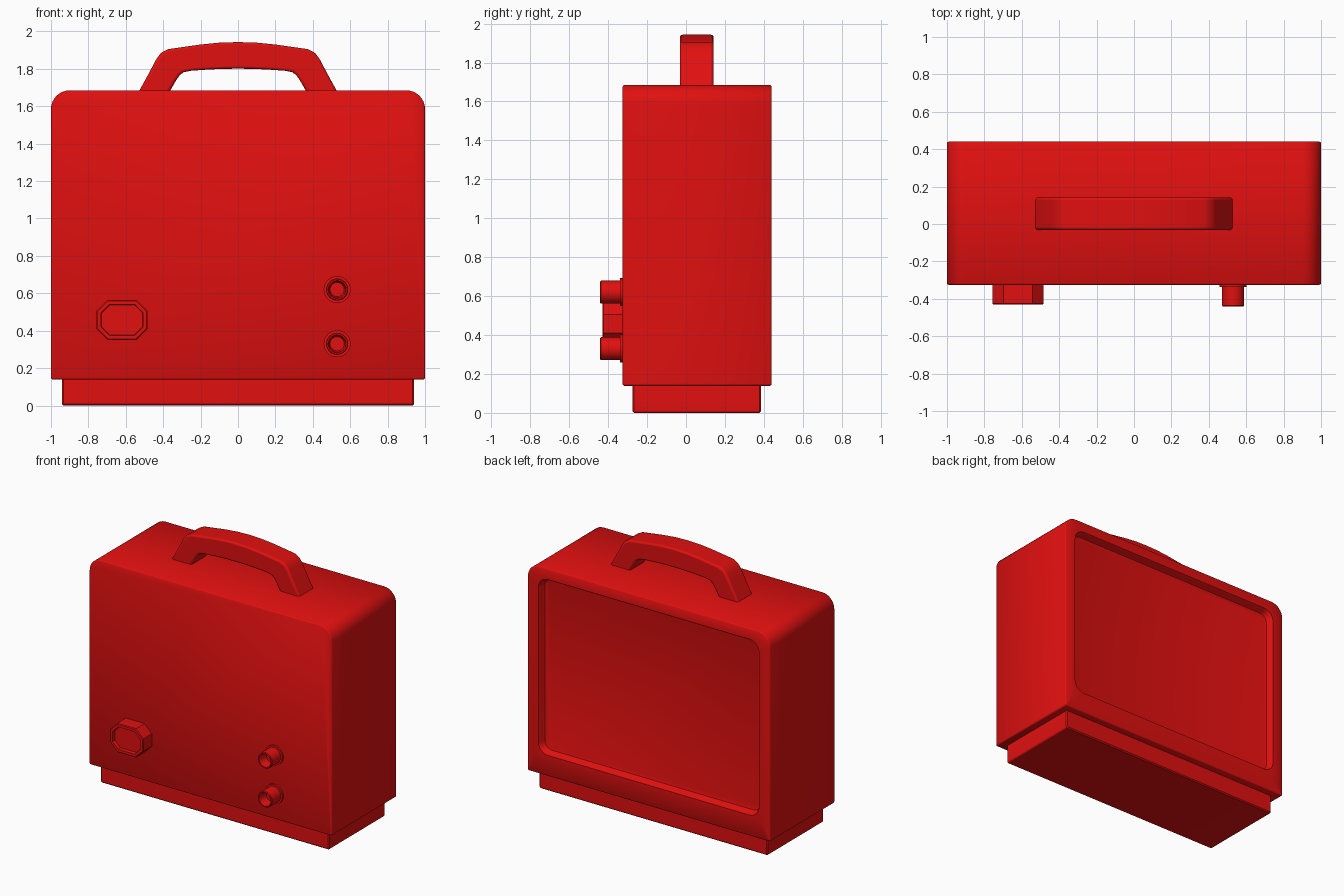
import bpy, bmesh, math

if "Cube" in bpy.data.objects:
    bpy.data.objects.remove(bpy.data.objects["Cube"], do_unlink=True)

red = bpy.data.materials.new("bright red")
red.use_nodes = True
COLOUR = (0.75, 0.005, 0.005, 1)
red.diffuse_color = COLOUR
red.node_tree.nodes["Principled BSDF"].inputs["Base Color"].default_value = COLOUR


def loft(name, rings, bevel=0):
    """Skin a row of matching point rings and cap both ends."""
    bm = bmesh.new()
    loops = [[bm.verts.new(p) for p in ring] for ring in rings]
    for a, b in zip(loops, loops[1:]):
        for i in range(len(a)):
            j = (i + 1) % len(a)
            bm.faces.new((a[i], a[j], b[j], b[i]))
    bm.faces.new(loops[0])
    bm.faces.new(loops[-1])
    bmesh.ops.recalc_face_normals(bm, faces=bm.faces)
    mesh = bpy.data.meshes.new(name)
    bm.to_mesh(mesh)
    bm.free()
    obj = bpy.data.objects.new(name, mesh)
    bpy.context.collection.objects.link(obj)
    mesh.materials.append(red)
    if bevel:
        mod = obj.modifiers.new("soft edges", 'BEVEL')
        mod.width, mod.segments = bevel, 3
        mod.limit_method, mod.angle_limit = 'ANGLE', math.radians(50)
    bpy.ops.object.select_all(action='DESELECT')
    obj.select_set(True)
    bpy.context.view_layer.objects.active = obj
    bpy.ops.object.shade_smooth_by_angle(angle=math.radians(35))
    return obj


def outline(y, cx, cz, hw, hh, r_top, r_low, seg=8):
    """Rounded rectangle facing the front, at depth y."""
    pts = []
    for k, (sx, sz) in enumerate([(1, 1), (-1, 1), (-1, -1), (1, -1)]):
        r = r_top if sz > 0 else r_low
        for i in range(seg + 1):
            a = (k + i / seg) * math.pi / 2
            pts.append((cx + sx * (hw - r) + r * math.cos(a), y,
                        cz + sz * (hh - r) + r * math.sin(a)))
    return pts


def disc(y, x, z, r, seg=32):
    return [(x + r * math.cos(i * math.tau / seg), y, z + r * math.sin(i * math.tau / seg))
            for i in range(seg)]


# Case, with a shallow recessed panel in the back
def case_ring(y, inset=0.0):
    return outline(y, 0, 0.912, 1 - inset, 0.773 - inset, 0.1 - inset, 0.012 - inset)


def panel_ring(y, inset=0.0):
    return outline(y, 0, 0.95, 0.91 - inset, 0.655 - inset, 0.08 - inset, 0.08 - inset)


loft("case", [case_ring(-0.325, 0.008), case_ring(-0.322, 0.003), case_ring(-0.317),
              case_ring(0.432), case_ring(0.437, 0.003), case_ring(0.44, 0.008),
              panel_ring(0.44), panel_ring(0.432, 0.006), panel_ring(0.405, 0.012),
              panel_ring(0.392, 0.02), panel_ring(0.388, 0.032)])

# Plinth
loft("plinth", [outline(y, 0, 0.075, 0.942 - i, 0.075 - i, 0.012 - i, 0.012 - i)
                for y, i in [(-0.275, 0.008), (-0.267, 0), (0.377, 0), (0.385, 0.008)]])

# Carrying handle: half arch of outer and inner points, mirrored
half = [((-0.535, 1.67), (-0.37, 1.67)),
        ((-0.48, 1.77), (-0.33, 1.74)),
        ((-0.435, 1.855), (-0.31, 1.768)),
        ((-0.412, 1.885), (-0.29, 1.782)),
        ((-0.375, 1.905), (-0.25, 1.79)),
        ((-0.2, 1.93), (-0.15, 1.797)),
        ((-0.1, 1.94), (-0.07, 1.8))]
arch = half + [((0, 1.943), (0, 1.801))]
arch += [((-o[0], o[1]), (-n[0], n[1])) for o, n in reversed(half)]
loft("carrying_handle",
     [[(o[0], -0.032, o[1]), (o[0], 0.142, o[1]), (n[0], 0.142, n[1]), (n[0], -0.032, n[1])]
      for o, n in arch], bevel=0.014)

# Eight-sided power socket with a sunken face
loft("power_socket",
     [outline(y, -0.62, 0.458, 0.137 - i, 0.107 - i, 0.06 - i * 0.6, 0.06 - i * 0.6, seg=1)
      for y, i in [(-0.32, 0), (-0.425, 0), (-0.43, 0.005), (-0.43, 0.024), (-0.405, 0.027)]])

# Two round jacks: flange, tube and hollow bore
for name, z in [("upper_jack", 0.62), ("lower_jack", 0.33)]:
    loft(name, [disc(y, 0.53, z, r) for y, r in
                [(-0.32, 0.072), (-0.338, 0.072), (-0.338, 0.059), (-0.436, 0.059),
                 (-0.441, 0.055), (-0.441, 0.048), (-0.425, 0.044), (-0.37, 0.038)]])
